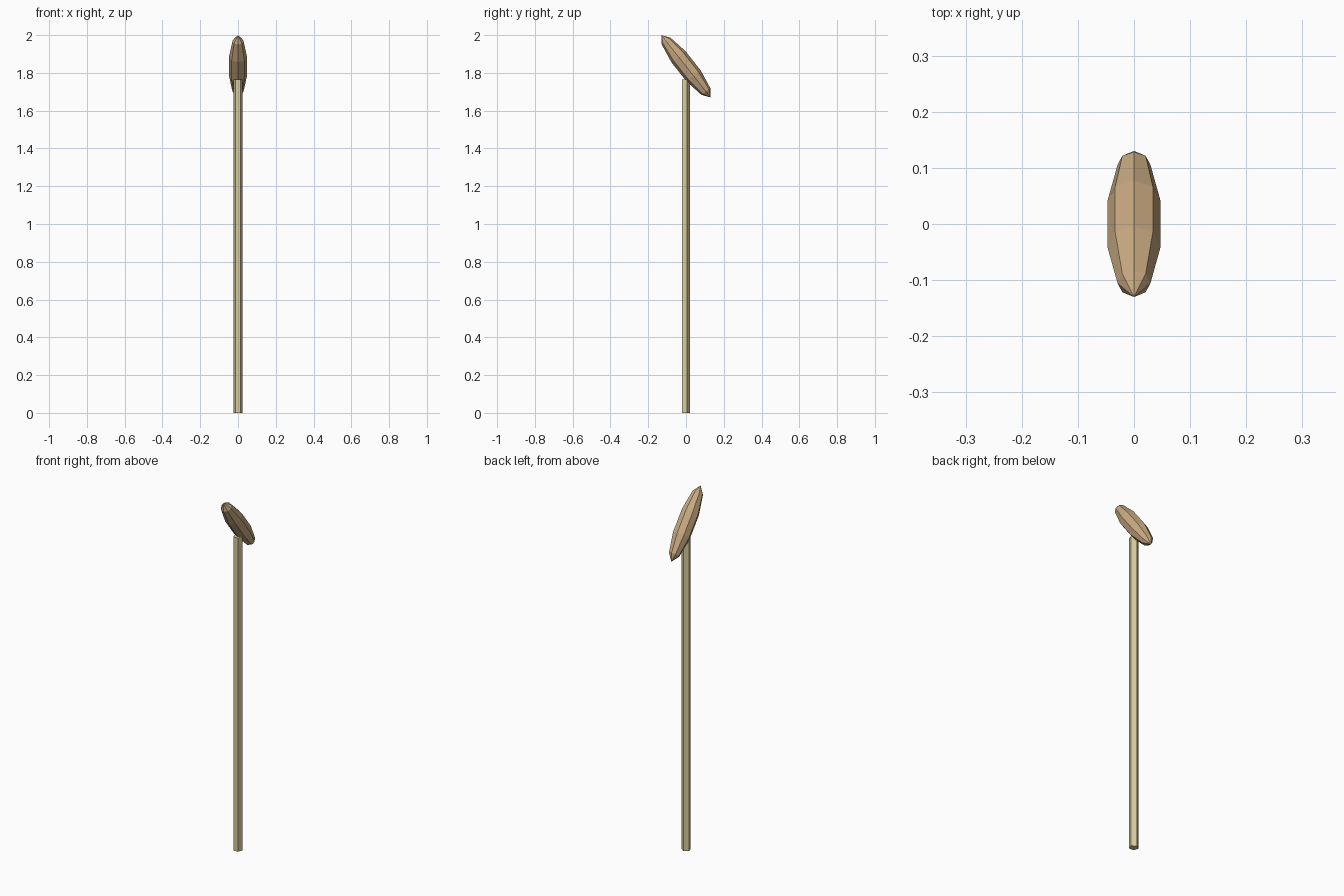
import bpy
import math

if "Cube" in bpy.data.objects:
    bpy.data.objects.remove(bpy.data.objects["Cube"])


def finish(name, color):
    obj = bpy.context.object
    obj.name = name
    mat = bpy.data.materials.new(name + "_material")
    mat.diffuse_color = (*color, 1)
    mat.use_nodes = True
    mat.node_tree.nodes["Principled BSDF"].inputs["Base Color"].default_value = mat.diffuse_color
    obj.data.materials.append(mat)
    return obj


# Five-sided stalk
STALK_HEIGHT = 1.765
bpy.ops.mesh.primitive_cylinder_add(vertices=5, radius=0.024, depth=STALK_HEIGHT,
                                    location=(0, -0.002, STALK_HEIGHT / 2))
finish("stalk", (0.69, 0.60, 0.34))

# Faceted seed head, stretched and leaning to the front
bpy.ops.mesh.primitive_uv_sphere_add(segments=8, ring_count=5, radius=1,
                                     location=(0, 0, 1.835),
                                     rotation=(math.radians(38.3), 0, 0))
head = finish("seed_head", (0.58, 0.40, 0.22))
head.scale = (0.05, 0.05, 0.21)
